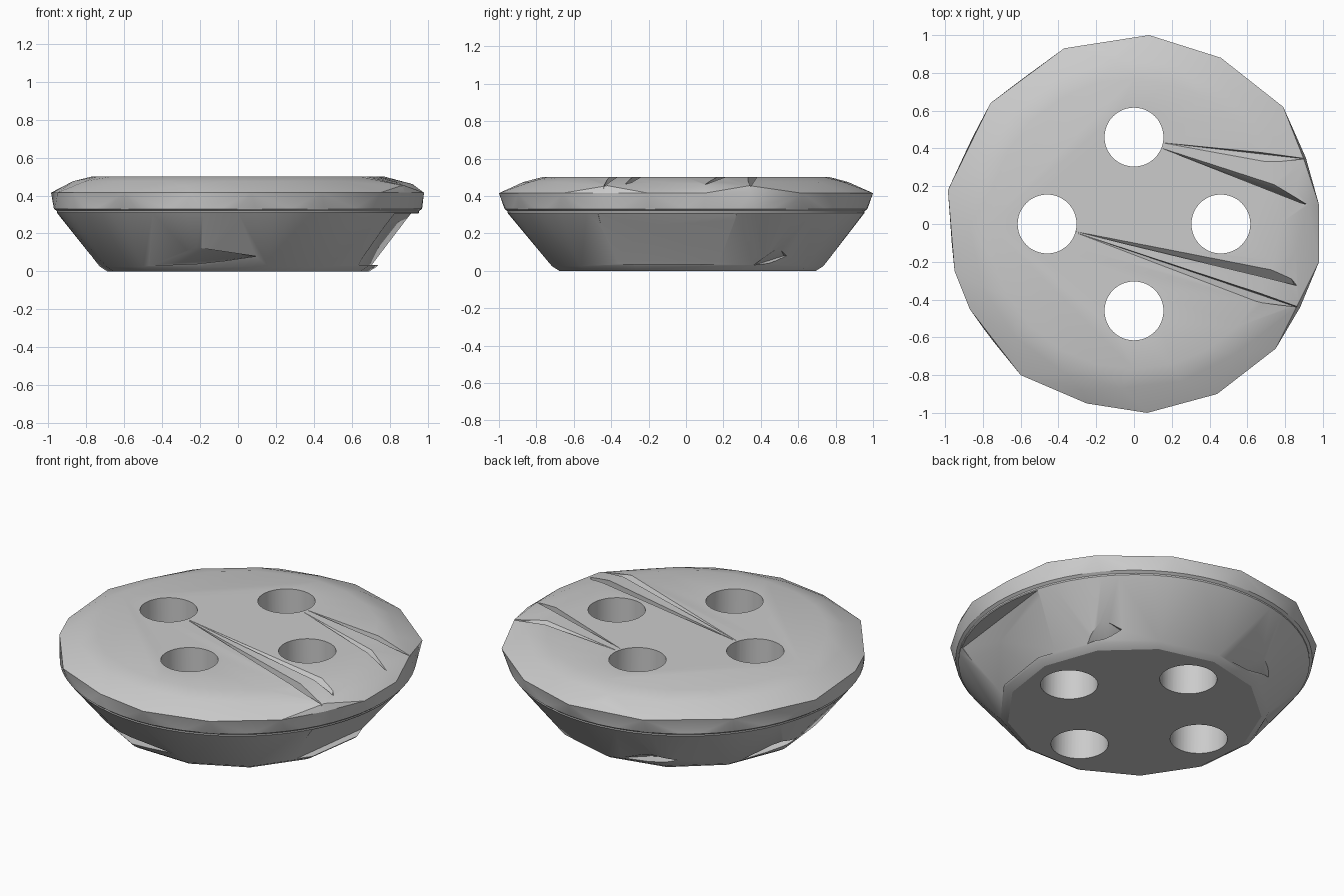
import bpy
import bmesh
from math import radians, cos, sin, pi

if "Cube" in bpy.data.objects:
    bpy.data.objects.remove(bpy.data.objects["Cube"])

grey = bpy.data.materials.new("stone grey")
grey.use_nodes = True
COLOUR = (0.6, 0.6, 0.6, 1)
grey.diffuse_color = COLOUR
grey.node_tree.nodes["Principled BSDF"].inputs["Base Color"].default_value = COLOUR


def ring(radius, z, count, turn=0.0):
    return [(radius * cos(2 * pi * i / count + turn),
             radius * sin(2 * pi * i / count + turn), z) for i in range(count)]


def hull(name, points):
    """Faceted solid wrapped around a set of points."""
    bm = bmesh.new()
    for p in points:
        bm.verts.new(p)
    out = bmesh.ops.convex_hull(bm, input=bm.verts)
    spare = [g for g in out["geom_interior"] if isinstance(g, bmesh.types.BMVert)]
    bmesh.ops.delete(bm, geom=spare, context="VERTS")
    bmesh.ops.recalc_face_normals(bm, faces=bm.faces)
    mesh = bpy.data.meshes.new(name)
    bm.to_mesh(mesh)
    bm.free()
    mesh.materials.append(grey)
    obj = bpy.data.objects.new(name, mesh)
    bpy.context.collection.objects.link(obj)
    return obj


def combine(target, tool, operation="DIFFERENCE"):
    """Apply a boolean and discard the tool."""
    mod = target.modifiers.new("combine", "BOOLEAN")
    mod.operation = operation
    mod.solver = "EXACT"
    mod.object = tool
    tool.hide_render = True
    bpy.context.view_layer.objects.active = target
    bpy.ops.object.modifier_apply(modifier=mod.name)
    bpy.data.objects.remove(tool)


# Tapered cup: a many-sided foot opening to a round rim
cup = hull("cup", ring(0.695, 0, 13, 0.1) + ring(0.735, 0.025, 13, 0.1)
           + ring(0.955, 0.31, 64) + ring(0.955, 0.33, 64))

# Large faceted dent on the left wall of the cup
dent = [(0.78, -0.2, 0.24), (0.82, -0.47, 0.305), (0.91, 0.27, 0.305),
        (0.63, -0.4, 0.035), (0.71, 0.2, 0.035)]
dent += [(1.2, y, z) for y in (-0.5, 0.3) for z in (0.035, 0.305)]
combine(cup, hull("dent", dent))

# Shallow ledges chipped into the wall near the foot: angle, half width
for angle, spread in ((-107, 24), (108, 14), (37, 8), (162, 14)):
    a, s = radians(angle), radians(spread)
    chip = [(r * cos(t), r * sin(t), z) for r, t, z in (
        (0.74, a - s, 0.03), (0.74, a + s, 0.08), (0.66, a, 0.04),
        (0.9, a - s, 0.03), (0.9, a + s, 0.08), (0.9, a, 0.04), (0.83, a, 0.13))]
    combine(cup, hull("chip", chip))

# Cap: round lip below, irregular cut outline, flat top
outline = [(0.08, 1), (0.46, 0.88), (0.79, 0.62), (0.91, 0.35), (0.98, 0.1),
           (0.98, -0.2), (0.88, -0.44), (0.75, -0.66), (0.44, -0.9), (0.07, -1),
           (-0.25, -0.95), (-0.6, -0.8), (-0.87, -0.45), (-0.95, -0.25),
           (-0.985, 0.18), (-0.76, 0.64), (-0.37, 0.93)]
shoulder = [(0.9, 0.34, 0.455), (0.92, 0.1, 0.46), (0.87, -0.42, 0.455),
            (-0.28, -0.88, 0.45), (-0.1, 0.92, 0.45), (-0.9, 0.1, 0.45)]
body = hull("button_body", ring(0.95, 0.315, 64) + ring(0.97, 0.33, 64)
            + [(x, y, 0.415) for x, y in outline] + shoulder
            + ring(0.87, 0.475, 17, 0.2) + ring(0.77, 0.5, 24))
combine(body, cup, "UNION")

# Narrow creases running from the holes to the left rim
creases = [((0.15, 0.43), (0.72, 0.325), (0.93, 0.345), 0.44),
           ((0.15, 0.4), (0.74, 0.21), (0.93, 0.105), 0.43),
           ((-0.31, -0.04), (0.82, -0.26), (0.88, -0.325), 0.44),
           ((-0.31, -0.045), (0.66, -0.415), (0.89, -0.44), 0.42)]
for start, side, end, depth in creases:
    tip = (end[0] - 0.03, end[1], depth)
    points = [(*start, 0.499), (*start, 0.52), tip]
    points += [(*p, z) for p in (side, end) for z in (0.501, 0.54)]
    points.append((end[0] - 0.08, end[1] + 0.02, 0.52))
    combine(body, hull("crease", points))

# Four thread holes
for i in range(4):
    x, y = 0.46 * cos(i * pi / 2), 0.46 * sin(i * pi / 2)
    hole = [(x + p[0], y + p[1], z) for p in ring(0.156, 0, 48) for z in (-0.2, 0.8)]
    combine(body, hull("hole", hole))

bpy.ops.object.select_all(action="DESELECT")
body.select_set(True)
bpy.context.view_layer.objects.active = body
bpy.ops.object.shade_smooth_by_angle(angle=radians(30))
